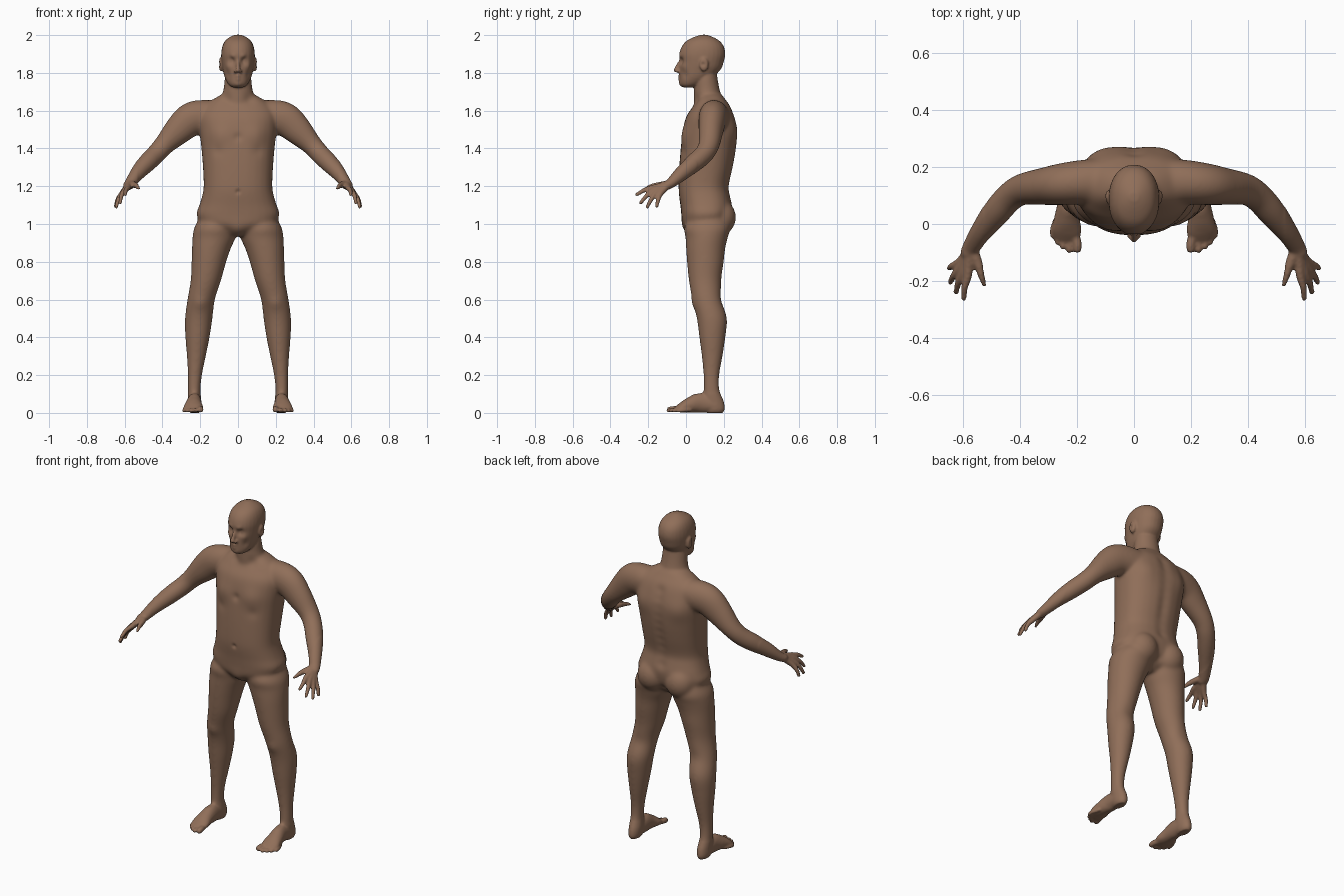
import bpy, bmesh, math
from mathutils import Vector, Matrix

bm = bmesh.new()
N = 28


def spline(rows, n=5):
    """Catmull-Rom through rows of numbers."""
    out = []
    for i in range(len(rows) - 1):
        a, b, c, d = (rows[max(0, min(len(rows) - 1, i + k))] for k in (-1, 0, 1, 2))
        for j in range(n):
            t = j / n
            out.append([0.5 * (2 * q + (r - p) * t + (2 * p - 5 * q + 4 * r - s) * t * t
                               + (3 * q - p - 3 * r + s) * t ** 3) for p, q, r, s in zip(a, b, c, d)])
    return out + [list(rows[-1])]


def loft(rings):
    """Closed skin over rings of (centre, U, V, power)."""
    loops = []
    for c, u, v, p in rings:
        loop = []
        for k in range(N):
            ca, sa = math.cos(k * math.tau / N), math.sin(k * math.tau / N)
            f = lambda q: math.copysign(abs(q) ** (2 / p), q)
            loop.append(bm.verts.new(c + u * f(ca) + v * f(sa)))
        loops.append(loop)
    for a, b in zip(loops, loops[1:]):
        for k in range(N):
            bm.faces.new((a[k], a[(k + 1) % N], b[(k + 1) % N], b[k]))
    bm.faces.new(loops[0])
    bm.faces.new(loops[-1])


def stack(rows, s=1, p=2.0):
    """Horizontal sections: z, x min, x max, y front, y back."""
    loft([(Vector((s * (a + b) / 2, (f + k) / 2, z)), Vector(((b - a) / 2, 0, 0)),
           Vector((0, (k - f) / 2, 0)), p) for z, a, b, f, k in spline(rows)])


def tube(rows, s=1):
    """Round-ended limb: x, y, z, horizontal radius, vertical radius."""
    pts = spline(rows)
    cs = [Vector((s * r[0], r[1], r[2])) for r in pts]
    rings = []
    for i, r in enumerate(pts):
        t = (cs[min(i + 1, len(cs) - 1)] - cs[max(i - 1, 0)]).normalized()
        u = t.cross(Vector((0, 0, 1))).normalized()
        v = u.cross(t)
        ends = [(0, 1)]
        if i == 0:
            ends = [(-.92, .35), (-.6, .78), (0, 1)]
        if i == len(pts) - 1:
            ends = [(0, 1), (.6, .78), (.92, .35)]
        for o, k in ends:
            rings.append((cs[i] + t * o * min(r[3], r[4]), u * r[3] * k, v * r[4] * k, 2.0))
    loft(rings)


def blob(c, r):
    m = Matrix.Translation(c) @ Matrix.Diagonal((*r, 1))
    bmesh.ops.create_uvsphere(bm, u_segments=24, v_segments=14, radius=1, matrix=m)


# torso
stack([(z, -w, w, f, b) for z, w, f, b in [
    (.935, .04, .03, .16), (.965, .11, .0, .2), (1.0, .19, -.02, .225), (1.05, .22, -.025, .24),
    (1.1, .205, -.03, .245), (1.15, .19, -.037, .235), (1.2, .182, -.04, .228), (1.3, .186, -.036, .25),
    (1.4, .194, -.028, .267), (1.5, .205, -.016, .272), (1.57, .205, .002, .257),
    (1.62, .18, .035, .237), (1.655, .14, .055, .212), (1.685, .09, .07, .19)]], p=2.35)

# neck and head
stack([(1.6, -.11, .11, .05, .2), (1.66, -.093, .093, .042, .192), (1.71, -.077, .077, .043, .178),
       (1.77, -.07, .07, .045, .167), (1.83, -.06, .06, .06, .16)])
stack([(z, -w, w, f, b) for z, w, f, b in [
    (1.722, .026, -.012, .03), (1.738, .05, -.03, .08), (1.775, .07, -.034, .14), (1.82, .081, -.035, .185),
    (1.86, .087, -.034, .2), (1.9, .089, -.036, .208), (1.94, .083, -.022, .2),
    (1.97, .068, .004, .177), (1.99, .043, .043, .142), (2.002, .015, .08, .11)]], p=2.15)

# nose
tube([(0, -.024, 1.872, .009, .009), (0, -.042, 1.84, .010, .010), (0, -.054, 1.814, .013, .012)])

for s in (1, -1):
    # ear, nostril, buttock
    blob((s * .09, .095, 1.845), (.012, .024, .038))
    blob((s * .013, -.042, 1.808), (.011, .012, .009))
    blob((s * .093, .185, 1.035), (.088, .08, .092))

    # leg
    stack([(1.04, .03, .2, .02, .22), (.98, .012, .232, -.01, .235), (.93, .012, .241, -.003, .222),
           (.87, .038, .244, .0, .208), (.8, .062, .246, .005, .2), (.7, .09, .251, .015, .187),
           (.6, .122, .268, .033, .19), (.5, .135, .281, .057, .217), (.4, .15, .279, .07, .209),
           (.3, .17, .271, .083, .194), (.2, .19, .266, .092, .177), (.12, .198, .266, .093, .178),
           (.06, .194, .265, .09, .2), (.02, .197, .263, .1, .205), (0, .205, .255, .11, .195)], s)

    # foot and toes
    tube([(.23, .16, .04, .035, .04), (.23, .08, .053, .037, .053), (.235, .025, .043, .044, .042),
          (.236, -.02, .029, .052, .028), (.238, -.045, .02, .047, .018)], s)
    for x, y, r in [(.199, -.103, .016), (.227, -.104, .011), (.249, -.092, .011),
                    (.269, -.075, .0105), (.285, -.052, .010)]:
        tube([(x * .7 + .07, y + .075, r + .006, r, r), (x, y + .035, r + .004, r, r),
              (x, y + r, r + .001, r, r)], s)

    # arm
    tube([(.10, .15, 1.575, .08, .075), (.18, .147, 1.57, .078, .088), (.25, .14, 1.553, .074, .09),
          (.315, .132, 1.497, .066, .078), (.39, .122, 1.42, .056, .056), (.435, .095, 1.37, .052, .052),
          (.48, .045, 1.325, .05, .05), (.53, -.02, 1.27, .04, .04), (.57, -.08, 1.217, .031, .027),
          (.58, -.105, 1.203, .03, .024)], s)

    # palm and fingers
    fingers = [((.583, -.183, 1.191), (.597, -.262, 1.155)), ((.602, -.178, 1.176), (.624, -.24, 1.112)),
               ((.615, -.162, 1.162), (.644, -.205, 1.09)), ((.621, -.14, 1.152), (.648, -.155, 1.093))]
    for k, t in fingers:
        mid = [(a + b) / 2 for a, b in zip(k, t)]
        tube([(.574, -.09, 1.212, .022, .02), (*[(a + b) / 2 for a, b in zip((.576, -.1, 1.208), k)], .017, .017),
              (*k, .0145, .0145), (mid[0] + .004, mid[1], mid[2] + .005, .012, .012), (*t, .0095, .0095)], s)
    tube([(.568, -.09, 1.212, .022, .02), (.547, -.14, 1.207, .017, .016), (.534, -.18, 1.2, .0135, .0135),
          (.522, -.217, 1.187, .010, .010)], s)

bmesh.ops.recalc_face_normals(bm, faces=bm.faces)
mesh = bpy.data.meshes.new("body")
bm.to_mesh(mesh)
bm.free()
body = bpy.data.objects.new("body", mesh)
bpy.context.collection.objects.link(body)

# fuse all parts into one skin
fuse = body.modifiers.new("fuse", 'REMESH')
fuse.mode = 'VOXEL'
fuse.voxel_size = .0057
skin = bpy.data.meshes.new_from_object(body.evaluated_get(bpy.context.evaluated_depsgraph_get()))
body.modifiers.clear()
body.data = skin

# blend the joints
bm = bmesh.new()
bm.from_mesh(skin)
soft = [v for v in bm.verts if .1 < v.co.z < 1.7 and abs(v.co.x) < .53]
for verts, count in ((soft, 22), (bm.verts[:], 3)):
    for _ in range(count):
        bmesh.ops.smooth_vert(bm, verts=verts, factor=.5, use_axis_x=True, use_axis_y=True, use_axis_z=True)
bm.normal_update()

# sculpted detail: |x|, y, z, radius, height
dabs = [(.036, -.03, 1.863, .019, -.015), (.035, -.018, 1.863, .010, .006), (.03, -.036, 1.889, .014, .005),
        (0, -.036, 1.783, .010, .007), (0, -.036, 1.766, .010, .007), (0, -.032, 1.743, .017, .005),
        (.06, -.01, 1.79, .022, -.005), (.055, -.015, 1.835, .02, .004), (.101, .09, 1.845, .011, -.007),
        (0, -.04, 1.17, .012, -.008), (.09, .0, 1.47, .055, .010), (0, -.02, 1.46, .022, -.007),
        (.1, .0, 1.385, .03, -.005), (.12, .255, 1.49, .06, .008), (.2, .035, .58, .035, .006),
        (.19, .19, .6, .04, -.004), (0, .2, 1.0, .022, -.015), (0, -.01, .97, .035, .006),
        (.06, .05, 1.66, .03, -.006)]
dabs += [(0, .25, 1.14 + .05 * i, .03, -.007) for i in range(10)]
for v in bm.verts:
    p = Vector((abs(v.co.x), v.co.y, v.co.z))
    h = 0
    for x, y, z, r, a in dabs:
        if abs(p.z - z) < 2.5 * r:
            h += a * math.exp(-((p.x - x) ** 2 + (p.y - y) ** 2 + (p.z - z) ** 2) / (r * r))
    if h:
        v.co += v.normal * h
bm.to_mesh(skin)
bm.free()
skin.polygons.foreach_set("use_smooth", [True] * len(skin.polygons))

# skin colour
mat = bpy.data.materials.new("brown_skin")
mat.diffuse_color = (.28, .158, .1, 1)
skin.materials.clear()
skin.materials.append(mat)
